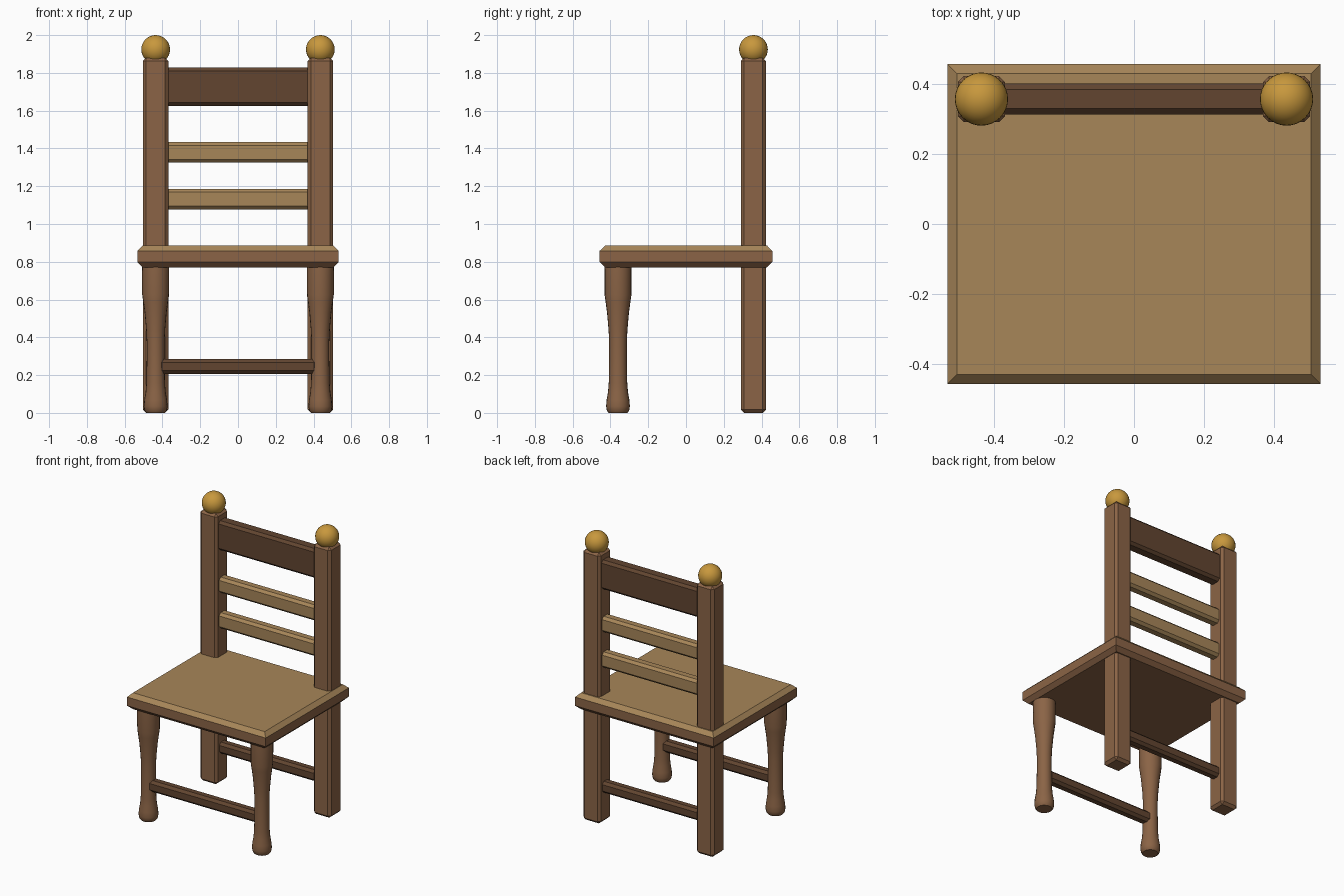
import bpy, bmesh, math

if "Cube" in bpy.data.objects:
    bpy.data.objects.remove(bpy.data.objects["Cube"])


def srgb(h):
    out = []
    for i in (0, 2, 4):
        c = int(h[i:i + 2], 16) / 255
        out.append(c / 12.92 if c <= 0.04045 else ((c + 0.055) / 1.055) ** 2.4)
    return (*out, 1)


def material(name, h):
    m = bpy.data.materials.new(name)
    m.diffuse_color = srgb(h)
    m.use_nodes = True
    m.node_tree.nodes["Principled BSDF"].inputs["Base Color"].default_value = m.diffuse_color
    return m


TAN = material("light tan wood", "A78659")
BROWN = material("brown wood", "8B6446")
DARK = material("dark wood", "624530")
GOLD = material("gold", "C8983D")


def finish(name, bm, *mats, smooth=False):
    me = bpy.data.meshes.new(name)
    bmesh.ops.recalc_face_normals(bm, faces=bm.faces[:])
    if smooth:
        for f in bm.faces:
            f.smooth = True
        for e in bm.edges:
            e.smooth = len(e.link_faces) == 2 and e.calc_face_angle(0) < math.radians(40)
    bm.to_mesh(me)
    bm.free()
    for m in mats:
        me.materials.append(m)
    ob = bpy.data.objects.new(name, me)
    bpy.context.collection.objects.link(ob)
    return ob


def box(lo, hi, bevel, which=lambda e: True):
    """Box between two corners with chamfered edges."""
    bm = bmesh.new()
    bmesh.ops.create_cube(bm, size=1)
    for v in bm.verts:
        v.co = [(a + b) / 2 + c * (b - a) for a, b, c in zip(lo, hi, v.co)]
    edges = [e for e in bm.edges if which(e)]
    bmesh.ops.bevel(bm, geom=edges, offset=bevel, segments=1, affect='EDGES')
    return bm


def lathe(profile, x, y, sides):
    """Turned part from (radius, z) points, with closed ends."""
    bm = bmesh.new()
    rings = [[bm.verts.new((x + r * math.cos(2 * math.pi * i / sides),
                            y + r * math.sin(2 * math.pi * i / sides), z))
              for i in range(sides)] for r, z in profile]
    for a, b in zip(rings, rings[1:]):
        for i in range(sides):
            j = (i + 1) % sides
            bm.faces.new((a[i], a[j], b[j], b[i]))
    bm.faces.new(rings[0])
    bm.faces.new(rings[-1])
    return bm


X, YB, YF = 0.436, 0.357, -0.36   # post / leg positions

# Seat: chamfered slab with sharp corners, tan top and brown sides
mid = 0.828
bm = box((-0.533, -0.457, 0.771), (0.533, 0.457, 0.885), 0.027,
         lambda e: abs(e.verts[0].co.z - e.verts[1].co.z) < 1e-4)
bm.normal_update()
for f in bm.faces:
    f.material_index = 0 if f.normal.z > 0.3 else 1
finish("seat", bm, TAN, BROWN)

# Turned front leg profile
LEG = [(0.05, 0.0), (0.059, 0.012), (0.063, 0.035), (0.06, 0.07), (0.053, 0.11),
       (0.049, 0.16), (0.047, 0.28), (0.047, 0.38), (0.05, 0.44), (0.058, 0.53),
       (0.066, 0.59), (0.071, 0.625), (0.072, 0.79)]

for side, s in (("left", -1), ("right", 1)):
    # Back post with finial ball, and front leg
    x = s * X
    finish(f"back_post_{side}",
           box((x - 0.067, YB - 0.066, 0), (x + 0.067, YB + 0.066, 1.88), 0.017), BROWN)
    bm = bmesh.new()
    bmesh.ops.create_uvsphere(bm, u_segments=32, v_segments=16, radius=0.076)
    bmesh.ops.translate(bm, verts=bm.verts, vec=(x, YB, 1.924))
    finish(f"finial_ball_{side}", bm, GOLD, smooth=True)
    finish(f"front_leg_{side}", lathe(LEG, x, YF, 20), BROWN, smooth=True)

# Horizontal bars: name, y, bottom, top, thickness, material
for name, y, z0, z1, t, mat in (
        ("top_rail", YB, 1.625, 1.828, 0.088, DARK),
        ("upper_slat", YB, 1.325, 1.433, 0.075, TAN),
        ("lower_slat", YB, 1.078, 1.186, 0.075, TAN),
        ("back_stretcher", YB, 0.207, 0.285, 0.07, DARK),
        ("front_stretcher", YF, 0.207, 0.285, 0.07, DARK)):
    finish(name, box((-0.42, y - t / 2, z0), (0.42, y + t / 2, z1), 0.017), mat)
